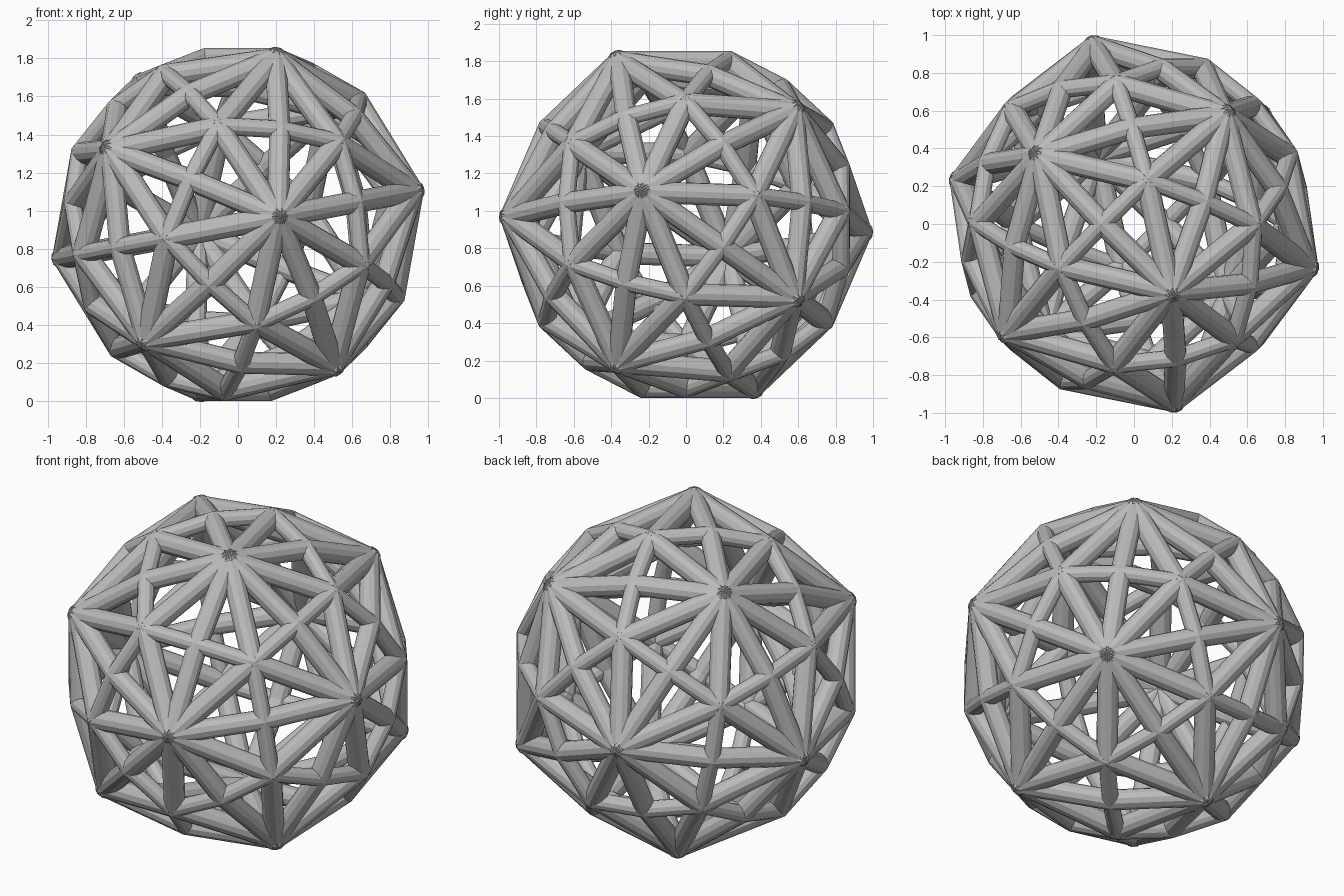
import bpy, bmesh, math
from itertools import combinations
from mathutils import Vector, Matrix

if "Cube" in bpy.data.objects:
    bpy.data.objects.remove(bpy.data.objects["Cube"], do_unlink=True)

PHI = (1 + math.sqrt(5)) / 2
RADIUS = 1.025
SIDES = 12

grey = bpy.data.materials.new("plain_grey")
grey.use_nodes = True
grey.diffuse_color = (0.5, 0.5, 0.5, 1)
grey.node_tree.nodes["Principled BSDF"].inputs["Base Color"].default_value = (0.5, 0.5, 0.5, 1)

# Twelve icosahedron directions: the ten-way hubs
hubs = []
for s in (1, -1):
    for t in (1, -1):
        x, y, z = 0, s, t * PHI
        hubs += [Vector(p).normalized() for p in ((x, y, z), (y, z, x), (z, x, y))]


def near(a, b):
    return a.dot(b) > 0.4


pairs = [p for p in combinations(hubs, 2) if near(*p)]
triples = [t for t in combinations(hubs, 3) if all(near(*p) for p in combinations(t, 2))]

# The sphere rests on one facet, so that facet's normal becomes the vertical
up = Vector((-1 / PHI, 1 / PHI, 3 + PHI)).normalized()
apex = Vector((0, 1, PHI)).normalized()
side = (apex - up * apex.dot(up)).normalized()
turn = Matrix.Rotation(math.radians(-61.3), 3, 'Z') @ Matrix((side, up.cross(side), up))
facet_distance = RADIUS * apex.dot(up)
lift = Vector((0, 0, facet_distance))

# Hub radii that keep all three kinds of hub on the flat facets
r_six = facet_distance / max(sum(t, Vector()).normalized().dot(up) for t in triples)
r_four = facet_distance / max((a + b).normalized().dot(up) for a, b in pairs)


def six_hub(t):
    return sum(t, Vector()).normalized() * r_six


def four_hub(p):
    return (p[0] + p[1]).normalized() * r_four


def add_strut(bm, a, b, r):
    """Round bar whose outermost line runs from a to b."""
    a, b = turn @ a, turn @ b
    d = (b - a).normalized()
    m = (a + b) / 2
    out = (m - d * m.dot(d)).normalized()
    across = d.cross(out)
    rings = []
    for end in (a, b):
        ring = []
        for i in range(SIDES):
            w = 2 * math.pi * i / SIDES
            offset = out * (math.cos(w) - 1) + across * math.sin(w)
            ring.append(bm.verts.new(end + offset * r + lift))
        rings.append(ring)
    lo, hi = rings
    for i in range(SIDES):
        j = (i + 1) % SIDES
        bm.faces.new((lo[i], lo[j], hi[j], hi[i]))
    bm.faces.new(lo[::-1])
    bm.faces.new(hi)


def add_struts(name, ends, r):
    bm = bmesh.new()
    for a, b in ends:
        add_strut(bm, a, b, r)
    bmesh.ops.recalc_face_normals(bm, faces=bm.faces)
    mesh = bpy.data.meshes.new(name)
    bm.to_mesh(mesh)
    bm.free()
    mesh.materials.append(grey)
    bpy.context.collection.objects.link(bpy.data.objects.new(name, mesh))


# Bars from the ten-way hubs to the six-way hubs
add_struts("long_struts", [(v * RADIUS, six_hub(t)) for t in triples for v in t], 0.06)

# Bars from the ten-way hubs to the four-way crossings
add_struts("middle_struts", [(v * RADIUS, four_hub(p)) for p in pairs for v in p], 0.058)

# Short bars from the six-way hubs to the four-way crossings
add_struts("short_struts",
           [(six_hub(t), four_hub(p)) for t in triples for p in combinations(t, 2)], 0.047)
